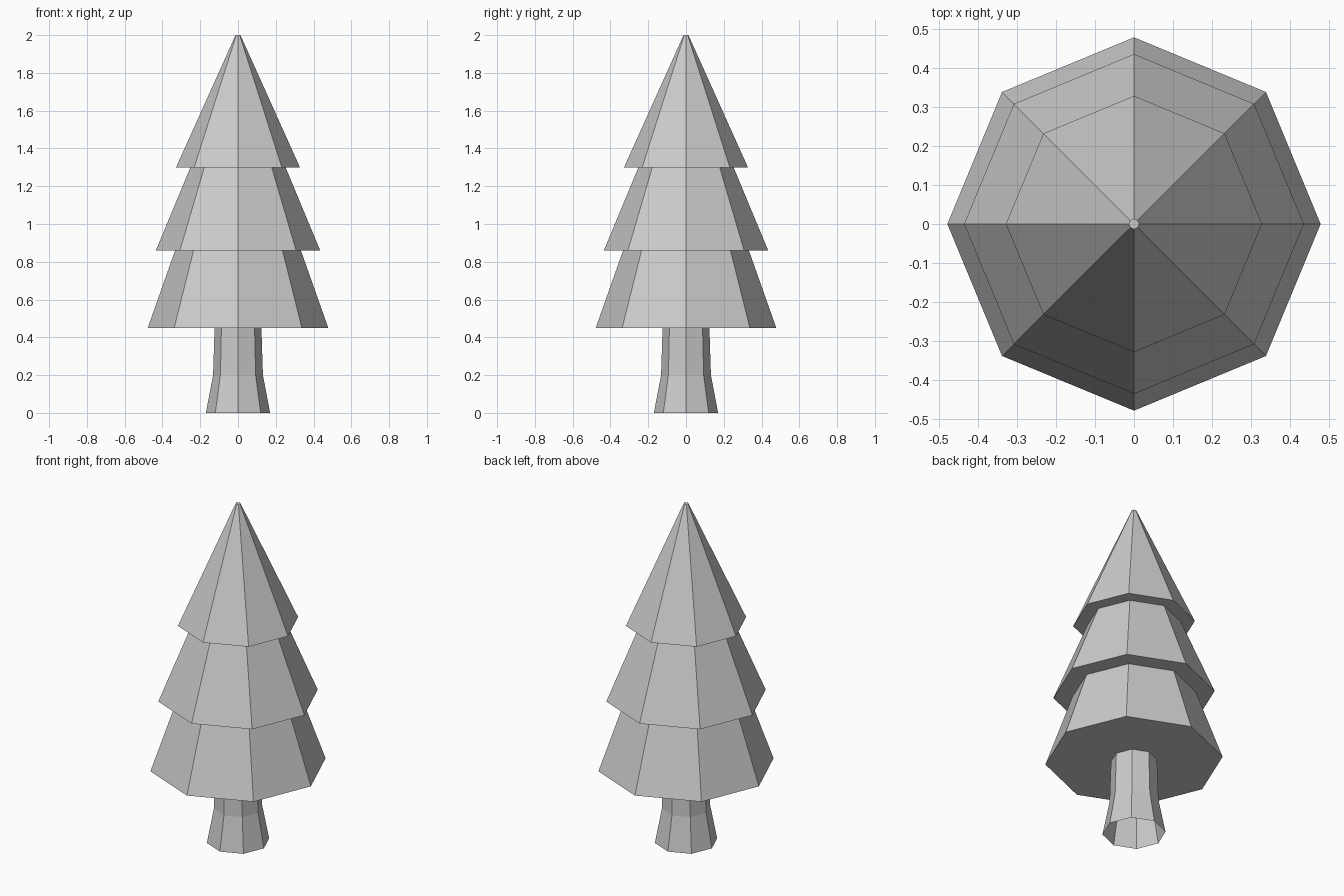
import bpy
import bmesh
from math import cos, sin, tau

if "Cube" in bpy.data.objects:
    bpy.data.objects.remove(bpy.data.objects["Cube"])

SIDES = 8


def lathe(name, profile, cap_bottom=False, cap_top=False):
    """Revolve (radius, z) points into a faceted eight-sided shell."""
    bm = bmesh.new()
    rings = [[bm.verts.new((r * cos(tau * i / SIDES), r * sin(tau * i / SIDES), z))
              for i in range(SIDES)] for r, z in profile]
    for low, high in zip(rings, rings[1:]):
        for i in range(SIDES):
            j = (i + 1) % SIDES
            bm.faces.new((low[i], low[j], high[j], high[i]))
    if cap_bottom:
        bm.faces.new(rings[0][::-1])
    if cap_top:
        bm.faces.new(rings[-1])
    mesh = bpy.data.meshes.new(name)
    bm.to_mesh(mesh)
    bm.free()
    obj = bpy.data.objects.new(name, mesh)
    bpy.context.collection.objects.link(obj)
    return obj


# Trunk: flared foot, open underneath
lathe("trunk", [(0.17, 0), (0.132, 0.2), (0.124, 0.45)])

# Foliage: three stepped tiers with flat undersides and a blunt tip
lathe("foliage", [(0.478, 0.45), (0.333, 0.86),
                  (0.435, 0.86), (0.252, 1.3),
                  (0.328, 1.3), (0.013, 2.0)],
      cap_bottom=True, cap_top=True)
